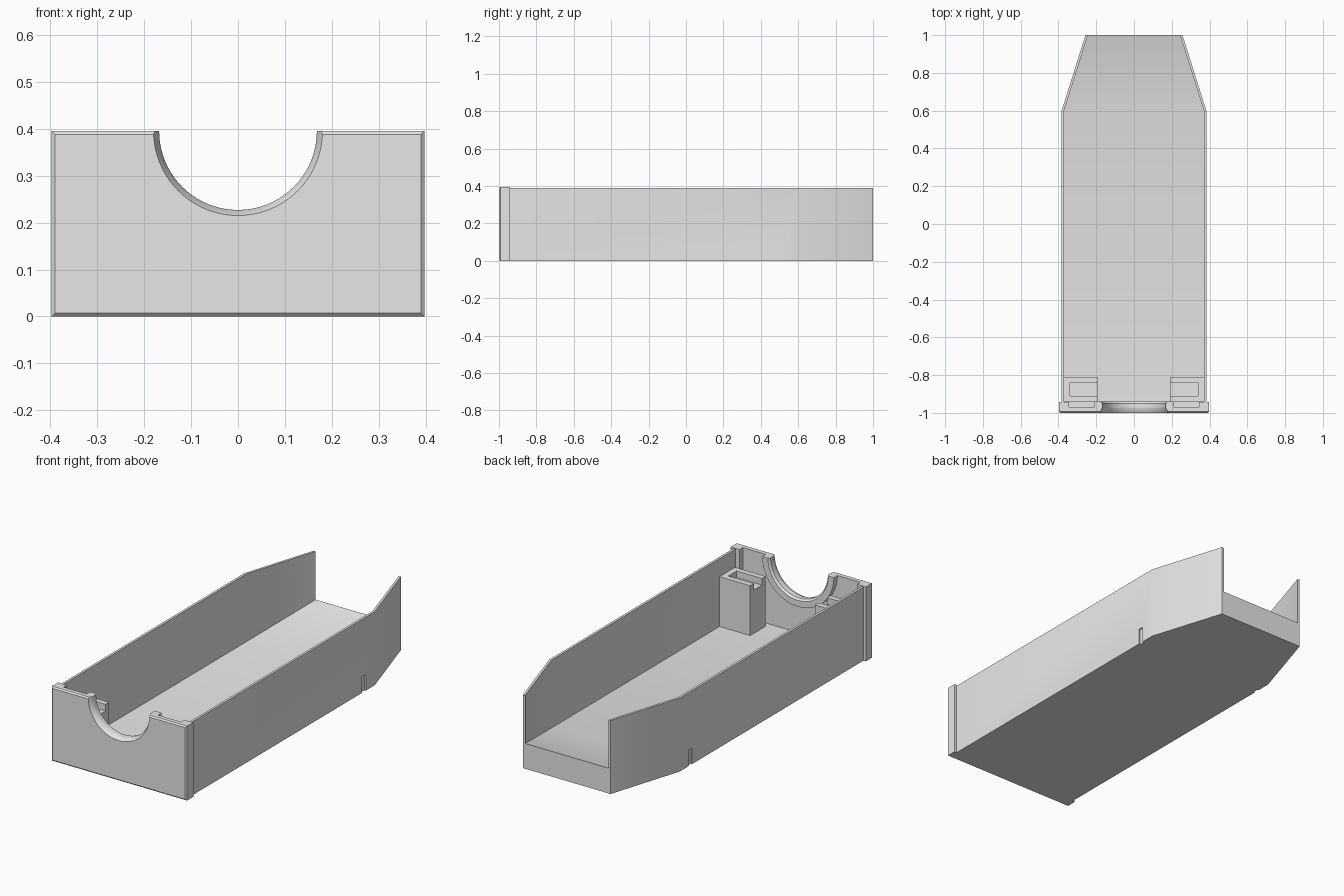
import bpy, bmesh, math

cube = bpy.data.objects.get("Cube")
if cube:
    bpy.data.objects.remove(cube, do_unlink=True)

grey = bpy.data.materials.new("plain_grey")
grey.use_nodes = True
grey.diffuse_color = (0.8, 0.8, 0.8, 1)
grey.node_tree.nodes["Principled BSDF"].inputs["Base Color"].default_value = (0.8, 0.8, 0.8, 1)

TOP, WALL_TOP, FLOOR = 0.395, 0.39, 0.03
ARC_STEPS = 40


def loft(name, sections):
    """Skin a closed solid through matching rings of points."""
    bm = bmesh.new()
    rings = [[bm.verts.new(p) for p in s] for s in sections]
    n = len(rings[0])
    for a, b in zip(rings, rings[1:]):
        for i in range(n):
            j = (i + 1) % n
            bm.faces.new((a[i], a[j], b[j], b[i]))
    bm.faces.new(rings[0])
    bm.faces.new(rings[-1])
    bmesh.ops.recalc_face_normals(bm, faces=bm.faces)
    mesh = bpy.data.meshes.new(name)
    bm.to_mesh(mesh)
    bm.free()
    mesh.materials.append(grey)
    obj = bpy.data.objects.new(name, mesh)
    bpy.context.collection.objects.link(obj)
    return obj


def box(name, x, y, z):
    return loft(name, [[(x[0], y[0], h), (x[1], y[0], h), (x[1], y[1], h), (x[0], y[1], h)] for h in z])


def activate(obj):
    bpy.ops.object.select_all(action='DESELECT')
    obj.select_set(True)
    bpy.context.view_layer.objects.active = obj


def cut(obj, cutter):
    activate(obj)
    mod = obj.modifiers.new("cut", 'BOOLEAN')
    mod.operation, mod.solver, mod.object = 'DIFFERENCE', 'EXACT', cutter
    bpy.ops.object.modifier_apply(modifier=mod.name)
    bpy.data.objects.remove(cutter, do_unlink=True)


def smooth(obj):
    activate(obj)
    bpy.ops.object.shade_smooth_by_angle(angle=math.radians(30))


def arc(radius, y, top=TOP):
    """Half circle hanging from the top edge, from +x to -x."""
    angles = [math.pi * i / ARC_STEPS for i in range(ARC_STEPS + 1)]
    return [(radius * math.cos(a), y, min(top, TOP - radius * math.sin(a))) for a in angles]


# Tray: U-shaped section, tapering and ramping up towards the back
def tray_section(y, outer, floor):
    inner = outer - 0.013
    half = [(outer, 0), (outer, WALL_TOP), (inner, WALL_TOP), (inner, floor)]
    return [(x, y, z) for x, z in half] + [(-x, y, z) for x, z in reversed(half)]


tray = loft("tray", [tray_section(-0.97, 0.383, FLOOR),
                     tray_section(0.6, 0.383, FLOOR),
                     tray_section(1.0, 0.257, 0.134)])

# Short blind grooves low in both side walls
for s in (-1, 1):
    cut(tray, box("groove_cutter", (s * 0.375, s * 0.42), (0.495, 0.525), (-0.05, 0.085)))
smooth(tray)


# Front plate: bevelled outline with a half-round opening
def plate_section(y, inset, radius):
    w, top = 0.397 - inset, TOP - inset
    corners = [(-w, y, top), (-w, y, inset), (w, y, inset), (w, y, top)]
    return arc(radius, y, top) + corners


plate = loft("front_plate", [plate_section(-1.0, 0.007, 0.18),
                             plate_section(-0.993, 0, 0.177),
                             plate_section(-0.975, 0, 0.168),
                             plate_section(-0.97, 0, 0.168)])
smooth(plate)

# Raised collar behind the opening
collar = loft("opening_collar", [arc(0.21, y) + arc(r, y)[::-1]
                                 for y, r in ((-0.97, 0.168), (-0.95, 0.168), (-0.94, 0.177))])
smooth(collar)

for s, side in ((1, "left"), (-1, "right")):
    # Corner post beside the front plate recess
    box(side + "_corner_post", (s * 0.345, s * 0.397), (-0.97, -0.942), (0, TOP))
    # Support block with a pocket open towards the middle
    block = box(side + "_support_block", (s * 0.19, s * 0.372), (-0.94, -0.81), (0.02, 0.295))
    cut(block, box("pocket_cutter", (s * 0.1, s * 0.34), (-0.91, -0.84), (0.26, 0.4)))
